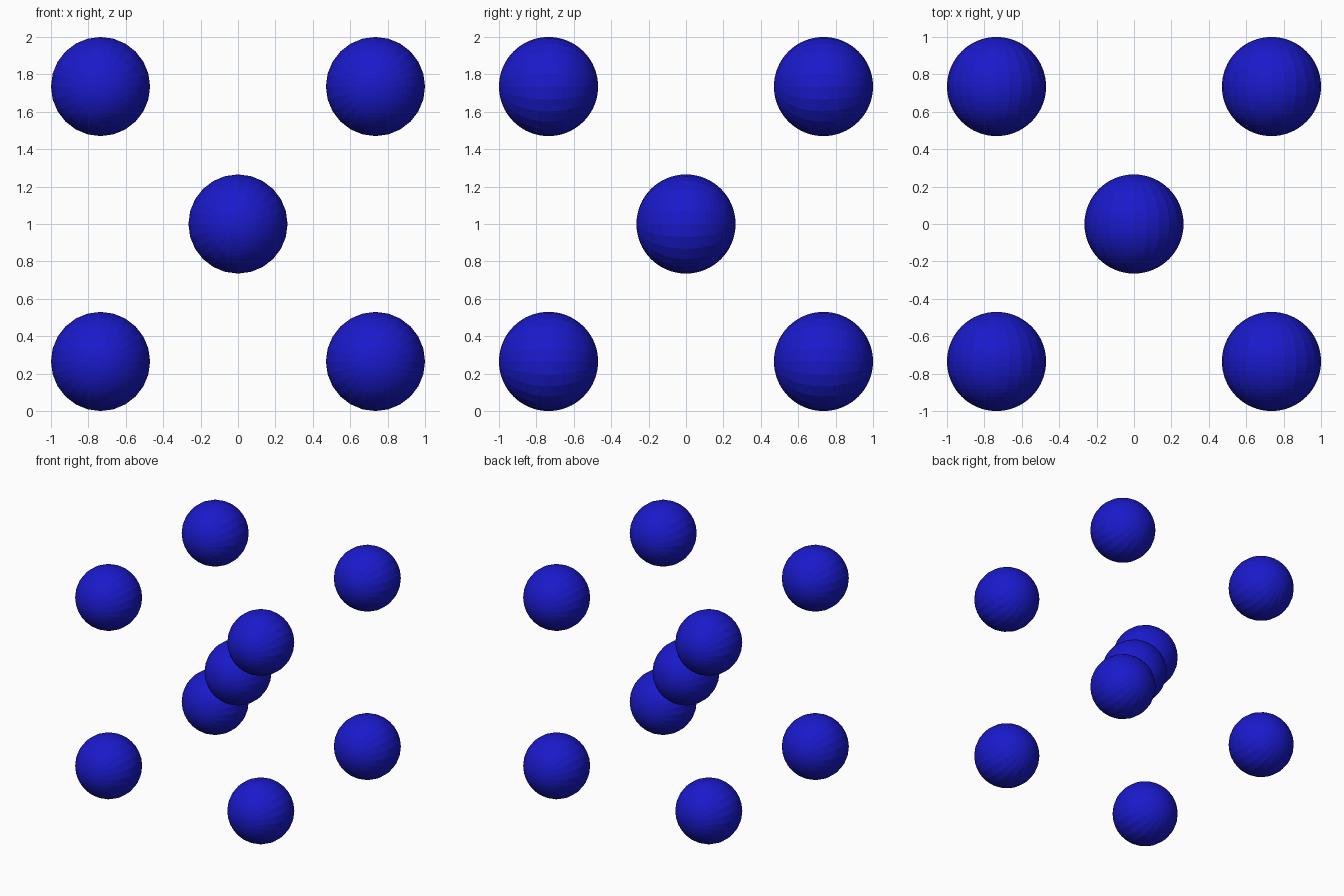
import bpy
from math import pi
from itertools import product

if "Cube" in bpy.data.objects:
    bpy.data.objects.remove(bpy.data.objects["Cube"])

R = 0.265          # ball radius
C = 1.0 - R        # corner offset from the cube centre

blue = bpy.data.materials.new("blue")
blue.diffuse_color = (0.01, 0.01, 0.6, 1)
blue.use_nodes = True
blue.node_tree.nodes["Principled BSDF"].inputs["Base Color"].default_value = blue.diffuse_color


def ball(name, x, y, z):
    # sphere with its poles along y, flat facets
    bpy.ops.mesh.primitive_uv_sphere_add(
        segments=24, ring_count=32, radius=R,
        location=(x, y, z), rotation=(pi / 2, 0, 0))
    ob = bpy.context.object
    ob.name = name
    ob.data.materials.append(blue)


# central ball
ball("centre_ball", 0, 0, 1)

# eight corner balls of the cube
for sx, sy, sz in product((-1, 1), repeat=3):
    name = "_".join(("corner_ball",
                     "left" if sx < 0 else "right",
                     "front" if sy < 0 else "back",
                     "bottom" if sz < 0 else "top"))
    ball(name, sx * C, sy * C, 1 + sz * C)
